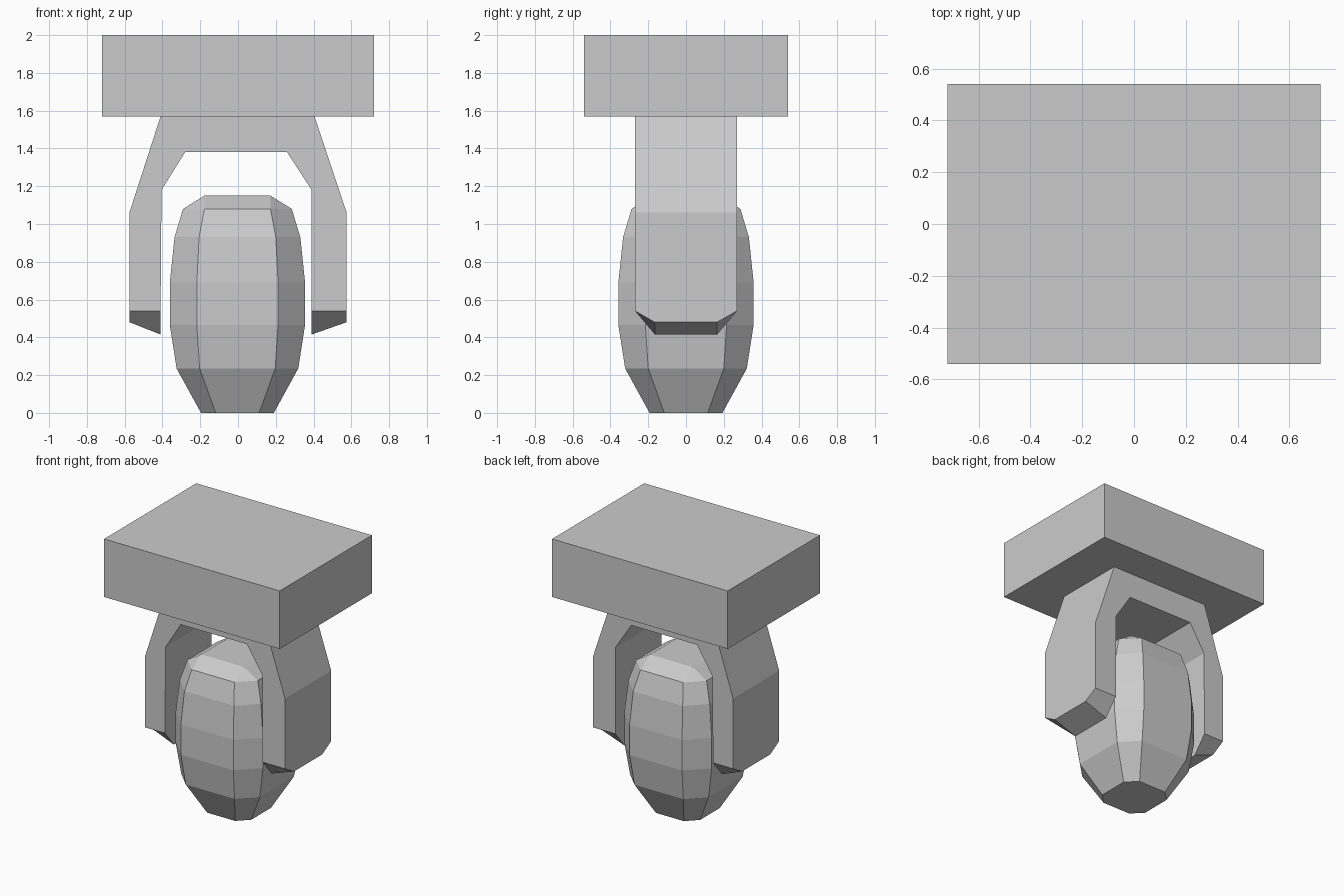
import bpy, bmesh

if "Cube" in bpy.data.objects:
    bpy.data.objects.remove(bpy.data.objects["Cube"])


def finish(bm, name):
    bmesh.ops.recalc_face_normals(bm, faces=bm.faces)
    mesh = bpy.data.meshes.new(name)
    bm.to_mesh(mesh)
    bm.free()
    obj = bpy.data.objects.new(name, mesh)
    bpy.context.collection.objects.link(obj)
    return obj


def loft(bm, rings):
    """Join equal-length rings of points with quads and cap both ends."""
    loops = [[bm.verts.new(p) for p in ring] for ring in rings]
    n = len(loops[0])
    sides = []
    for a, b in zip(loops, loops[1:]):
        for i in range(n):
            j = (i + 1) % n
            sides.append(bm.faces.new((a[i], a[j], b[j], b[i])))
    bm.faces.new(loops[0][::-1])
    bm.faces.new(loops[-1])
    return sides


# Mounting block
bm = bmesh.new()
corners = [(-.72, -.54), (.72, -.54), (.72, .54), (-.72, .54)]
loft(bm, [[(x, y, z) for x, y in corners] for z in (1.57, 2.0)])
finish(bm, "mounting_block")

# Fork: arch profile extruded in depth, then tapered leg ends
arch = [(-.41, 1.57), (-.575, 1.06), (-.575, .54), (-.41, .54), (-.405, 1.18), (-.28, 1.38),
        (.26, 1.38), (.39, 1.18), (.39, .54), (.575, .54), (.575, 1.06), (.405, 1.57)]
bm = bmesh.new()
sides = loft(bm, [[(x, y, z) for x, z in arch] for y in (-.27, .27)])
ends = [f for f in sides if all(abs(v.co.z - .54) < .001 for v in f.verts)]
for face in bmesh.ops.extrude_discrete_faces(bm, faces=ends)["faces"]:
    for v in face.verts:
        v.co.y *= .165 / .27
        v.co.z = .48 if abs(v.co.x) > .5 else .415
finish(bm, "fork")

# Rounded foot: octagon levels (height, half width, half flat), square on top
levels = [(0, .193, .115), (.235, .322, .2), (.465, .358, .215), (.69, .358, .215),
          (.93, .333, .203), (1.08, .288, .175), (1.15, .175, .175)]
bm = bmesh.new()
loft(bm, [[(x - .003, y, z) for x, y in
           ((-f, -w), (f, -w), (w, -f), (w, f), (f, w), (-f, w), (-w, f), (-w, -f))]
          for z, w, f in levels])
bmesh.ops.remove_doubles(bm, verts=bm.verts, dist=.0005)
finish(bm, "rounded_foot")
